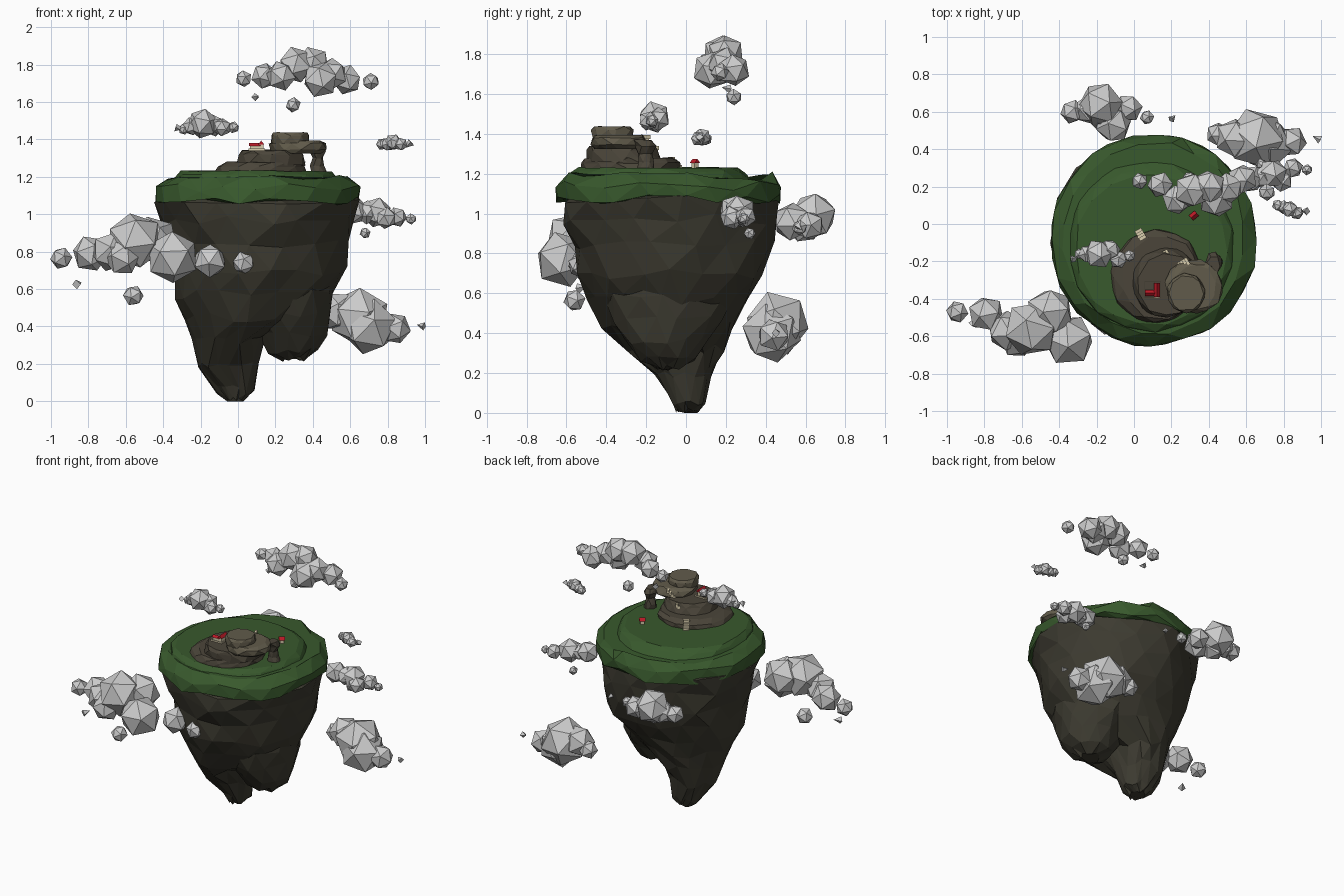
import bpy, bmesh, math, random
from mathutils import Vector, Matrix

random.seed(11)


def material(name, r, g, b):
    m = bpy.data.materials.new(name)
    m.diffuse_color = (r, g, b, 1)
    return m


GRASS = material("grass", 0.04, 0.1, 0.026)
ROCK = material("rock", 0.046, 0.043, 0.03)
STONE = material("stone", 0.07, 0.06, 0.042)
PALE = material("pale_stone", 0.12, 0.105, 0.07)
RED = material("red_roof", 0.5, 0.01, 0.02)
CREAM = material("cream", 0.7, 0.62, 0.42)


def finish(name, bm, mat=None):
    bmesh.ops.recalc_face_normals(bm, faces=bm.faces)
    me = bpy.data.meshes.new(name)
    bm.to_mesh(me)
    bm.free()
    ob = bpy.data.objects.new(name, me)
    bpy.context.collection.objects.link(ob)
    if mat:
        me.materials.append(mat)
    return ob


def loft(name, rings, n, jit, mat, zjit=0.0):
    """Stack of rough elliptical rings (z, x0, x1, y0, y1); jit is relative to radius."""
    bm = bmesh.new()
    loops = []
    for k, (z, x0, x1, y0, y1) in enumerate(rings):
        cx, cy, rx, ry = (x0 + x1) / 2, (y0 + y1) / 2, (x1 - x0) / 2, (y1 - y0) / 2
        zj = min(zjit, 0.25 * max(rx, ry))
        loop = []
        for i in range(n):
            a = 2 * math.pi * (i + 0.5 * (k % 2) + random.uniform(-0.2, 0.2)) / n
            s = 1.01 + random.uniform(-jit, jit)
            loop.append(bm.verts.new((cx + rx * s * math.cos(a), cy + ry * s * math.sin(a),
                                      max(0.0, z + random.uniform(-zj, zj)))))
        loops.append(loop)
    for k in range(len(loops) - 1):
        a, b = loops[k], loops[k + 1]
        for i in range(n):
            j = (i + 1) % n
            if k % 2 == 0:
                bm.faces.new((a[i], a[j], b[i]))
                bm.faces.new((a[j], b[j], b[i]))
            else:
                bm.faces.new((a[i], a[j], b[j]))
                bm.faces.new((a[i], b[j], b[i]))
    bm.faces.new(loops[0])
    bm.faces.new(loops[-1])
    return finish(name, bm, mat)


def box(name, loc, size, mat, rot=0):
    bm = bmesh.new()
    bmesh.ops.create_cube(bm, size=1, matrix=Matrix.Translation(loc)
                          @ Matrix.Rotation(rot, 4, 'Z') @ Matrix.Diagonal((*size, 1)))
    return finish(name, bm, mat)


def roof(name, loc, size, rot=0):
    """Gable prism, ridge along local x."""
    l, w, h = size[0] / 2, size[1] / 2, size[2]
    m = Matrix.Translation(loc) @ Matrix.Rotation(rot, 4, 'Z')
    bm = bmesh.new()
    v = [bm.verts.new(m @ Vector((x, y, z))) for x in (-l, l) for y, z in ((-w, 0), (w, 0), (0, h))]
    for f in ((0, 1, 2), (3, 4, 5), (0, 1, 4, 3), (1, 2, 5, 4), (2, 0, 3, 5)):
        bm.faces.new([v[i] for i in f])
    return finish(name, bm, RED)


def cloud(name, puffs):
    """Cluster of 20-sided puffs (x, y, z, r); the tiniest are little spikes."""
    bm = bmesh.new()
    for x, y, z, r in puffs:
        rot = Matrix.Rotation(random.uniform(0, 6.28), 4, 'Z') @ Matrix.Rotation(random.uniform(0, 3), 4, 'X')
        m = Matrix.Translation((x, y, z)) @ rot
        if r < 0.027:
            bmesh.ops.create_cone(bm, cap_ends=True, segments=4, radius1=r, radius2=0, depth=2 * r, matrix=m)
        else:
            bmesh.ops.create_icosphere(bm, subdivisions=1, radius=r * 1.1, matrix=m)
    return finish(name, bm)


# hanging rock and its second, shorter root
loft("island_rock", [
    (0.01, -0.06, 0.03, -0.05, 0.07), (0.06, -0.12, 0.085, -0.08, 0.10), (0.20, -0.215, 0.11, -0.16, 0.13),
    (0.33, -0.24, 0.15, -0.29, 0.19), (0.45, -0.275, 0.36, -0.41, 0.25), (0.57, -0.32, 0.50, -0.48, 0.32),
    (0.70, -0.35, 0.565, -0.53, 0.39), (0.84, -0.375, 0.59, -0.56, 0.43), (0.97, -0.41, 0.62, -0.60, 0.455),
    (1.07, -0.43, 0.635, -0.62, 0.46), (1.11, -0.36, 0.56, -0.54, 0.39)], 17, 0.04, ROCK, 0.03)
loft("rock_root", [
    (0.225, 0.24, 0.36, -0.15, -0.03), (0.27, 0.16, 0.43, -0.23, 0.05), (0.36, 0.11, 0.47, -0.31, 0.11),
    (0.47, 0.02, 0.49, -0.38, 0.18), (0.58, 0.0, 0.505, -0.41, 0.23), (0.70, 0.0, 0.50, -0.41, 0.23)],
    12, 0.05, ROCK, 0.02)

# grass cap with ragged, terraced rim and raised plateau
loft("grass_cap", [
    (1.07, -0.41, 0.62, -0.62, 0.44), (1.075, -0.445, 0.655, -0.65, 0.475), (1.14, -0.44, 0.65, -0.64, 0.475),
    (1.19, -0.38, 0.59, -0.58, 0.43)], 20, 0.018, GRASS, 0.024)
loft("grass_plateau", [
    (1.14, -0.37, 0.56, -0.60, 0.36), (1.21, -0.34, 0.52, -0.57, 0.30), (1.232, -0.31, 0.49, -0.54, 0.26)],
    18, 0.025, GRASS, 0.004)

# stepped stone hill
loft("hill_base", [
    (1.21, -0.13, 0.37, -0.53, -0.03), (1.255, -0.115, 0.365, -0.525, -0.03), (1.28, -0.06, 0.35, -0.51, -0.06)],
    13, 0.04, STONE, 0.004)
loft("hill_tier", [
    (1.26, -0.02, 0.36, -0.50, -0.12), (1.32, 0.0, 0.35, -0.50, -0.14), (1.342, 0.02, 0.34, -0.49, -0.16)],
    11, 0.04, STONE, 0.004)
loft("hill_slab", [
    (1.325, 0.19, 0.44, -0.46, -0.21), (1.345, 0.17, 0.475, -0.475, -0.19), (1.38, 0.17, 0.475, -0.475, -0.20),
    (1.395, 0.20, 0.44, -0.46, -0.22)], 11, 0.05, PALE, 0.003)
loft("hill_top", [
    (1.38, 0.18, 0.38, -0.475, -0.265), (1.42, 0.175, 0.38, -0.475, -0.265), (1.438, 0.19, 0.37, -0.465, -0.275)],
    10, 0.03, PALE, 0.002)

# leaning pillar that carries the slab's overhang
loft("arch_pillar", [
    (1.21, 0.39, 0.48, -0.25, -0.16), (1.26, 0.385, 0.46, -0.24, -0.16), (1.30, 0.40, 0.455, -0.24, -0.17),
    (1.34, 0.38, 0.47, -0.26, -0.15), (1.37, 0.39, 0.46, -0.27, -0.17)], 7, 0.08, STONE, 0.003)

# thin terrace walls around an L-shaped house, and a small house on the grass
for side, s in (("low", -1), ("high", 1)):
    box(f"terrace_wall_x_{side}", (0.10 + s * 0.043, -0.35, 1.346), (0.004, 0.09, 0.012), CREAM)
    box(f"terrace_wall_y_{side}", (0.10, -0.35 + s * 0.043, 1.346), (0.09, 0.004, 0.012), CREAM)
box("house_wing", (0.09, -0.37, 1.352), (0.05, 0.022, 0.028), CREAM)
roof("house_wing_roof", (0.09, -0.37, 1.366), (0.06, 0.032, 0.014))
box("house_main", (0.124, -0.352, 1.357), (0.022, 0.06, 0.034), CREAM)
roof("house_main_roof", (0.124, -0.352, 1.374), (0.075, 0.032, 0.02), math.pi / 2)
box("cottage", (0.32, 0.045, 1.242), (0.026, 0.026, 0.025), CREAM, 0.7)
roof("cottage_roof", (0.32, 0.045, 1.254), (0.04, 0.036, 0.02), 0.7)

# stairs climbing each tier
for s, (x, y, z, ang) in enumerate(((0.035, -0.055, 1.235, 2.1), (0.16, -0.165, 1.29, -2.7), (0.265, -0.21, 1.345, -2.6))):
    for i in range(4):
        d = (i - 1.5) * 0.014
        box(f"stair_{s}_{i}", (x - d * math.cos(ang), y - d * math.sin(ang), z + i * 0.013),
            (0.016, 0.04, 0.02), CREAM, ang)

# drifting clouds
cloud("cloud_front_left", [
    (-0.945, -0.47, 0.765, 0.055), (-0.79, -0.48, 0.79, 0.09), (-0.68, -0.57, 0.80, 0.1),
    (-0.55, -0.56, 0.86, 0.14), (-0.62, -0.62, 0.77, 0.09), (-0.45, -0.47, 0.86, 0.12), (-0.35, -0.62, 0.77, 0.13),
    (-0.15, -0.50, 0.75, 0.085), (0.03, -0.53, 0.74, 0.058), (-0.56, -0.56, 0.565, 0.052), (-0.85, -0.52, 0.63, 0.026)])
cloud("cloud_low_right", [
    (0.65, 0.46, 0.45, 0.15), (0.70, 0.43, 0.40, 0.14), (0.84, 0.44, 0.39, 0.078),
    (0.54, 0.46, 0.48, 0.10), (0.45, 0.48, 0.45, 0.06), (0.975, 0.46, 0.405, 0.022)])
cloud("cloud_right", [
    (0.74, 0.27, 1.01, 0.075), (0.62, 0.24, 1.02, 0.07), (0.69, 0.25, 1.01, 0.06), (0.85, 0.30, 0.985, 0.05),
    (0.925, 0.29, 0.975, 0.028), (0.79, 0.23, 0.98, 0.055), (0.68, 0.32, 0.90, 0.028)])
cloud("cloud_back", [
    (-0.33, 0.60, 0.96, 0.06), (-0.18, 0.64, 0.99, 0.11), (-0.11, 0.53, 0.96, 0.09), (-0.25, 0.61, 0.96, 0.07),
    (-0.03, 0.62, 0.94, 0.07), (-0.18, 0.59, 0.94, 0.08), (0.07, 0.57, 0.93, 0.036), (0.21, 0.57, 0.93, 0.02)])
cloud("cloud_high", [
    (0.03, 0.23, 1.725, 0.042), (0.14, 0.21, 1.74, 0.065), (0.23, 0.13, 1.74, 0.075), (0.31, 0.18, 1.80, 0.09),
    (0.40, 0.20, 1.805, 0.085), (0.44, 0.13, 1.72, 0.09), (0.50, 0.19, 1.75, 0.08), (0.58, 0.24, 1.72, 0.075),
    (0.71, 0.17, 1.71, 0.043), (0.295, 0.24, 1.585, 0.038), (0.10, 0.2, 1.63, 0.022)])
cloud("cloud_by_hill", [
    (-0.19, -0.16, 1.485, 0.075), (-0.13, -0.14, 1.475, 0.055), (-0.085, -0.19, 1.465, 0.045),
    (-0.025, -0.17, 1.465, 0.03), (-0.25, -0.16, 1.47, 0.045), (-0.29, -0.16, 1.455, 0.028), (-0.33, -0.18, 1.455, 0.02)])
cloud("cloud_small", [
    (0.83, 0.08, 1.385, 0.042), (0.91, 0.07, 1.37, 0.022), (0.77, 0.10, 1.375, 0.03),
    (0.87, 0.06, 1.375, 0.034), (0.80, 0.09, 1.375, 0.034)])
